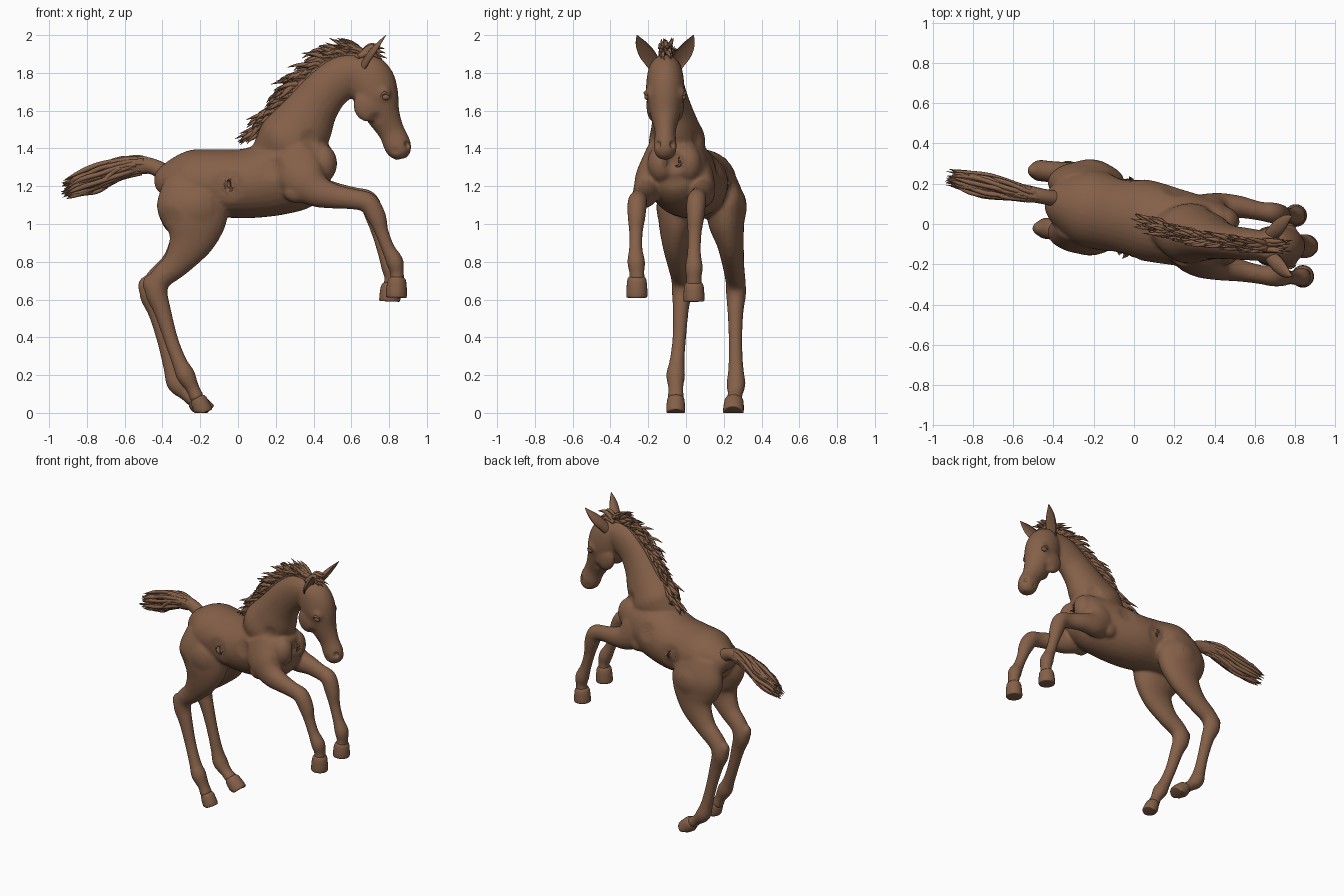
import bpy, bmesh, math, random
from mathutils import Vector as V

random.seed(4)
coat = bpy.data.materials.new("brown coat")
coat.diffuse_color = (0.235, 0.118, 0.066, 1)


def spline(pts, sub):
    """Catmull-Rom resampling of tuples of any length."""
    out, n = [], len(pts)
    for i in range(n - 1):
        a, b, c, d = (pts[max(0, min(n - 1, i + k))] for k in (-1, 0, 1, 2))
        for j in range(sub):
            t = j / sub
            out.append([0.5 * (2*q + (r - p)*t + (2*p - 5*q + 4*r - s)*t*t + (3*q - p - 3*r + s)*t**3)
                        for p, q, r, s in zip(a, b, c, d)])
    return out + [list(pts[-1])]


def tube(bm, pts, sides=24, sub=5, scoop=0):
    """Loft ellipses along points (x, y, z, in-plane radius, sideways radius)."""
    p = spline(pts, sub)
    c = [V(q[:3]) for q in p]
    rings = []
    for i, q in enumerate(p):
        t = (c[min(i + 1, len(c) - 1)] - c[max(i - 1, 0)]).normalized()
        s = V((0, 1, 0))
        s = (s - t * s.dot(t)).normalized()
        n = s.cross(t)
        ring = []
        for k in range(sides):
            a = 2 * math.pi * k / sides
            u = math.cos(a)
            if scoop and u > 0:
                u *= -scoop
            co = c[i] + n * (max(q[3], .001) * u) + s * (max(q[4], .001) * math.sin(a))
            co.z = max(co.z, 0)
            ring.append(bm.verts.new(co))
        rings.append(ring)
    for A, B in zip(rings, rings[1:]):
        for k in range(sides):
            bm.faces.new((A[k], A[(k+1) % sides], B[(k+1) % sides], B[k]))
    bm.faces.new(rings[0])
    bm.faces.new(rings[-1][::-1])


def ball(bm, c, r):
    g = bmesh.ops.create_uvsphere(bm, u_segments=20, v_segments=12, radius=1)
    for v in g["verts"]:
        v.co = V([c[i] + v.co[i] * r[i] for i in range(3)])


def finish(name, bm, angle=60):
    bmesh.ops.recalc_face_normals(bm, faces=bm.faces)
    me = bpy.data.meshes.new(name)
    bm.to_mesh(me)
    bm.free()
    ob = bpy.data.objects.new(name, me)
    bpy.context.collection.objects.link(ob)
    me.materials.append(coat)
    for f in me.polygons:
        f.use_smooth = True
    return ob


body = bmesh.new()
# torso
tube(body, [(-.42, .12, 1.18, .05, .06), (-.37, .11, 1.2, .12, .12), (-.25, .085, 1.21, .18, .19),
            (-.1, .05, 1.215, .18, .19), (.05, .02, 1.215, .185, .2), (.2, -.015, 1.245, .2, .19),
            (.33, -.045, 1.285, .2, .18), (.44, -.06, 1.33, .14, .15), (.5, -.065, 1.34, .06, .08)], 32)
# neck
tube(body, [(.18, -.02, 1.32, .14, .1), (.27, -.045, 1.42, .18, .15), (.34, -.06, 1.52, .165, .125),
            (.4, -.075, 1.62, .135, .1), (.47, -.09, 1.71, .12, .085), (.56, -.1, 1.78, .115, .08),
            (.65, -.11, 1.81, .09, .075)])
# head
tube(body, [(.655, -.11, 1.88, .05, .05), (.675, -.11, 1.83, .1, .085), (.705, -.11, 1.755, .125, .1),
            (.735, -.11, 1.67, .118, .1), (.77, -.11, 1.575, .09, .078), (.812, -.11, 1.49, .07, .056),
            (.843, -.11, 1.42, .072, .06), (.858, -.11, 1.375, .06, .056), (.865, -.11, 1.345, .03, .03)])

# legs: x, z, in-plane radius, sideways radius, near y, far y, far dx, far dz
HIND = [(-.25, 1.25, .14, .08, -.01, .18, 0, 0), (-.24, 1.12, .19, .105, -.04, .205, 0, 0),
        (-.235, 1.0, .17, .095, -.05, .215, 0, 0), (-.255, .9, .118, .072, -.055, .235, 0, 0),
        (-.325, .79, .075, .058, -.04, .25, -.01, 0), (-.41, .71, .06, .053, -.025, .262, -.025, -.01),
        (-.432, .64, .06, .053, -.022, .265, -.03, -.01), (-.4, .54, .046, .042, -.028, .262, -.03, -.01),
        (-.355, .39, .038, .036, -.036, .262, -.035, -.01), (-.31, .27, .04, .04, -.048, .264, -.045, -.03),
        (-.277, .2, .05, .05, -.055, .265, -.05, -.045), (-.24, .13, .036, .04, -.054, .26, -.035, -.03),
        (-.215, .075, .04, .045, -.054, .255, -.015, -.01)]
FORE = [(.27, 1.38, .13, .06, -.15, .04, 0, 0), (.34, 1.25, .13, .085, -.18, .06, 0, 0),
        (.42, 1.175, .088, .07, -.21, .085, 0, 0), (.52, 1.145, .064, .056, -.23, .085, 0, .01),
        (.62, 1.13, .054, .047, -.25, .065, 0, .01), (.69, 1.11, .054, .052, -.258, .055, 0, .01),
        (.735, 1.035, .05, .047, -.262, .05, -.01, 0), (.76, .96, .037, .037, -.265, .046, -.015, -.01),
        (.795, .87, .036, .036, -.266, .043, -.02, -.02), (.83, .8, .046, .047, -.264, .042, -.025, -.03),
        (.842, .74, .036, .04, -.26, .042, -.03, -.03), (.842, .705, .04, .045, -.26, .042, -.035, -.03)]
for leg in (HIND, FORE):
    tube(body, [(x, yn, z, a, b) for x, z, a, b, yn, yf, dx, dz in leg])
    tube(body, [(x + dx, yf, z + dz, a, b) for x, z, a, b, yn, yf, dx, dz in leg])

# breast, brow, cheek, elbow and hock bulges
for s in (-1, 1):
    ball(body, (.45, -.06 + s * .07, 1.32), (.075, .075, .1))
    ball(body, (.765, -.11 + s * .078, 1.69), (.045, .03, .045))
    ball(body, (.69, -.11 + s * .062, 1.63), (.08, .038, .09))
ball(body, (.31, -.2, 1.17), (.07, .05, .06))
ball(body, (.31, .1, 1.17), (.07, .05, .06))
ball(body, (-.47, -.022, .68), (.035, .035, .05))
ball(body, (-.495, .265, .67), (.035, .035, .05))
foal = finish("foal_body", body)

# blend the parts into one skin
m = foal.modifiers.new("blend", "REMESH")
m.mode = "VOXEL"
m.voxel_size = .0095
m = foal.modifiers.new("soften", "SMOOTH")
m.factor, m.iterations = .5, 7
dg = bpy.context.evaluated_depsgraph_get()
skin = bpy.data.meshes.new_from_object(foal.evaluated_get(dg))
foal.modifiers.clear()
foal.data = skin

# sculpted hollows and swells: centre, radius, depth along the normal
SCULPT = [((.895, -.15, 1.42), .022, -.02), ((.895, -.07, 1.42), .022, -.02),
          ((.83, -.175, 1.385), .03, -.006), ((.83, -.045, 1.385), .03, -.006),
          ((.73, -.21, 1.55), .05, -.012), ((.73, -.01, 1.55), .05, -.012),
          ((-.06, -.17, 1.2), .11, -.02), ((-.04, .22, 1.2), .11, -.02),
          ((.18, -.21, 1.3), .08, -.014), ((.2, .16, 1.3), .08, -.014),
          ((.52, -.065, 1.32), .07, -.025), ((.38, -.19, 1.45), .06, -.012), ((.4, .06, 1.45), .06, -.012),
          ((-.36, -.1, 1.02), .09, -.012), ((-.43, .1, 1.12), .08, -.03),
          ((-.38, -.06, .76), .035, -.008), ((-.2, -.12, 1.1), .1, .012), ((-.2, .3, 1.1), .1, .012)]
for v in skin.vertices:
    for c, r, d in SCULPT:
        q = (v.co - V(c)).length / r
        if q < 1:
            v.co += v.normal * (d * (1 - q * q) ** 2)
for f in skin.polygons:
    f.use_smooth = True

# eyes with lids
bm = bmesh.new()
for s in (-1, 1):
    ball(bm, (.782, -.11 + s * .098, 1.672), (.02, .012, .015))
    tube(bm, [(.755, -.11 + s * .1, 1.675, .004, .004), (.775, -.11 + s * .107, 1.695, .008, .008),
              (.802, -.11 + s * .095, 1.68, .004, .004)], 8)
finish("eyes", bm)

# hooves: coronet to sole
bm = bmesh.new()
for a, b, r in (((-.215, -.054, .085), (-.18, -.054, 0), .05), ((-.235, .255, .075), (-.165, .25, .0), .055),
                ((.842, -.26, .72), (.838, -.26, .61), .056), ((.807, .042, .69), (.803, .042, .59), .056)):
    a, b = V(a), V(b)
    tube(bm, [(*a, r * .6, r * .75), (*a.lerp(b, .2), r * .88, r * .92), (*a.lerp(b, .9), r, r),
              (*b, r * .85, r * .85)], 24, 3)
finish("hooves", bm)

# ears, hollow towards the front
bm = bmesh.new()
for s in (-1, 1):
    tube(bm, [(x, -.11 + s * w, z, a, b) for x, w, z, a, b in (
        (.675, .045, 1.82, .035, .035), (.7, .07, 1.86, .038, .04), (.728, .1, 1.905, .034, .042),
        (.758, .13, 1.955, .02, .028), (.785, .15, 2.0, .002, .002))], 20, 4, .35)
finish("ears", bm)

# mane: ridge plus swept-back locks
bm = bmesh.new()
crest = [(.12, 0, 1.46), (.2, -.03, 1.57), (.29, -.055, 1.69), (.38, -.075, 1.785), (.48, -.09, 1.855),
         (.59, -.105, 1.885), (.67, -.11, 1.89)]
tube(bm, [(*p, .025, .024) for p in crest], 12, 4)
line = [V(p) for p in spline(crest, 20)]
for i in range(2, len(line) - 1):
    for rep in range(2):
        p = line[i]
        t = (line[i - 1] - line[i + 1]).normalized()
        n = V((-abs(t.z), 0, abs(t.x)))
        n.normalize()
        L = random.uniform(.06, .115)
        w = V((0, random.uniform(-.035, .035), 0))
        k = random.uniform(.35, .75)
        q = [p - n * .01, p + n * L * .35 + t * L * .2 + w * .5, p + n * L * k + t * L * .65 + w,
             p + n * L * (k + random.uniform(-.05, .3)) + t * L * 1.1 + w * 1.2]
        tube(bm, [(*c, r, r) for c, r in zip(q, (.013, .015, .009, .001))], 6, 3)
# forelock
for i in range(14):
    y = -.11 + random.uniform(-.03, .03)
    z = random.uniform(1.86, 1.95)
    tube(bm, [(.64, y, 1.885, .014, .014), (.7, y, z * .5 + .97, .016, .014),
              (random.uniform(.72, .79), y + random.uniform(-.02, .02), z, .001, .001)], 6, 4)
finish("mane", bm)

# tail: dock plus wavy locks
bm = bmesh.new()
path = [(-.36, .12, 1.25), (-.44, .135, 1.3), (-.52, .15, 1.312), (-.62, .165, 1.295), (-.73, .19, 1.245),
        (-.83, .21, 1.215), (-.92, .228, 1.185)]
tube(bm, [(*p, a, b) for p, a, b in zip(path, (.05, .042, .045, .045, .035, .02, .003),
                                        (.045, .038, .04, .04, .03, .02, .003))], 16)
spread = (.01, .022, .04, .052, .065, .058, .052)
for i in range(60):
    a = random.uniform(0, 2 * math.pi)
    r = random.uniform(.4, 1)
    first = random.choice((0, 0, 1, 2))
    last = random.choice((5, 6, 7, 7, 7))
    pts = []
    for j in range(first, last):
        x, y, z = path[j]
        d = spread[j] * r
        g = .012 * (j > 1)
        th = .001 if j == last - 1 else .013
        pts.append((x + random.uniform(-.02, .02) * (j > 1), y + d * .75 * math.cos(a) + random.uniform(-g, g),
                    z + d * math.sin(a) + random.uniform(-g, g), th, th))
    tube(bm, pts, 6, 4)
finish("tail", bm)
